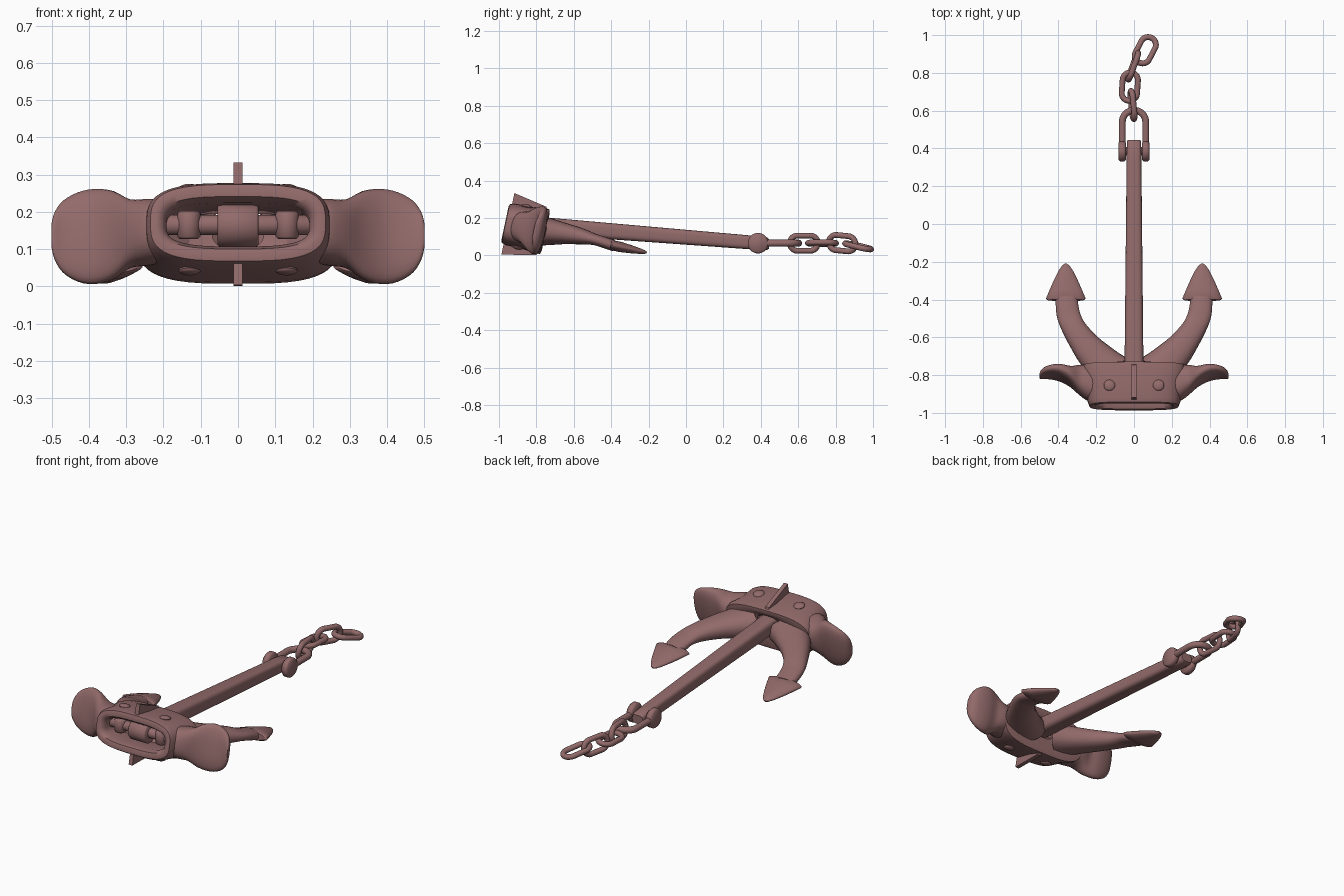
import bpy, bmesh
from math import sin, cos, pi, radians
from mathutils import Vector, Matrix

if "Cube" in bpy.data.objects:
    bpy.data.objects.remove(bpy.data.objects["Cube"], do_unlink=True)

COLOR = (0.29, 0.145, 0.145, 1)
paint = bpy.data.materials.new("rusty_red_iron")
paint.use_nodes = True
paint.diffuse_color = COLOR
bsdf = paint.node_tree.nodes["Principled BSDF"]
bsdf.inputs["Base Color"].default_value = COLOR
bsdf.inputs["Roughness"].default_value = 0.6

X, Y, Z = Vector((1, 0, 0)), Vector((0, 1, 0)), Vector((0, 0, 1))
LEVEL = Matrix.Identity(4)
# The crown, wings and arms share a frame that dips towards the back
TILT = Matrix.Translation((0, -0.96, 0.17)) @ Matrix.Rotation(radians(-12), 4, 'X')
SIDES = (("left", 1), ("right", -1))


def finish(name, bm, frame=LEVEL, angle=35):
    bm.transform(frame)
    bmesh.ops.recalc_face_normals(bm, faces=bm.faces)
    mesh = bpy.data.meshes.new(name)
    bm.to_mesh(mesh)
    bm.free()
    mesh.materials.append(paint)
    obj = bpy.data.objects.new(name, mesh)
    bpy.context.collection.objects.link(obj)
    bpy.ops.object.select_all(action='DESELECT')
    obj.select_set(True)
    bpy.context.view_layer.objects.active = obj
    bpy.ops.object.shade_smooth_by_angle(angle=radians(angle))
    return obj


def ring(center, u, v, a, b, power=2, n=24):
    """Rounded outline: power 2 is an ellipse, higher is boxier."""
    def bend(c):
        return abs(c) ** (2 / power) * (1 if c > 0 else -1)
    turns = [2 * pi * (i + 0.5) / n for i in range(n)]
    return [center + u * a * bend(cos(t)) + v * b * bend(sin(t)) for t in turns]


def loft(name, rings, closed=False, frame=LEVEL, angle=35):
    bm = bmesh.new()
    rows = [[bm.verts.new(p) for p in r] for r in rings]
    n = len(rows[0])
    pairs = list(zip(rows, rows[1:])) + ([(rows[-1], rows[0])] if closed else [])
    for r, s in pairs:
        for i in range(n):
            j = (i + 1) % n
            bm.faces.new((r[i], r[j], s[j], s[i]))
    if not closed:
        bm.faces.new(rows[0])
        bm.faces.new(rows[-1])
    return finish(name, bm, frame, angle)


def rod(name, center, axis, radius, length, frame=LEVEL, bevel=0.006):
    """Cylinder with softened rims."""
    axis, center = Vector(axis), Vector(center)
    u = axis.orthogonal().normalized()
    v = axis.cross(u)
    h = length / 2
    steps = ((-h, radius - bevel), (bevel - h, radius), (h - bevel, radius), (h, radius - bevel))
    return loft(name, [ring(center + axis * d, u, v, r, r) for d, r in steps], frame=frame, angle=50)


def spline(points, steps=5):
    """Smoothly resample rows of numbers."""
    pts = [Vector(p) for p in points]
    pts = [pts[0]] + pts + [pts[-1]]
    out = []
    for a, b, c, d in zip(pts, pts[1:], pts[2:], pts[3:]):
        for k in range(steps):
            t = k / steps
            out.append(b + (c - a) * t / 2 + (a * 2 - b * 5 + c * 4 - d) * t * t / 2
                       + (b * 3 - a - c * 3 + d) * t ** 3 / 2)
    return out + [pts[-1]]


# Hollow crown: depth, half width, half height, lift
crown = [(0.20, 0.07, 0.055, 0.025), (0.215, 0.22, 0.10, 0), (0.21, 0.27, 0.122, 0),
         (0.18, 0.275, 0.124, 0), (0.12, 0.255, 0.116, 0), (0.02, 0.245, 0.114, 0),
         (-0.004, 0.235, 0.105, 0), (-0.008, 0.222, 0.09, 0), (-0.004, 0.205, 0.072, 0),
         (0.02, 0.192, 0.06, 0), (0.16, 0.192, 0.06, 0), (0.18, 0.07, 0.055, 0.025)]
loft("crown", [ring(Vector((0, s, up)), X, Z, w, h, 3.2, 48) for s, w, h, up in crown],
     closed=True, frame=TILT, angle=50)

# Centre ribs above and below the crown
for name, k in (("top_rib", 1), ("bottom_rib", -1)):
    outline = [(0.008, 0.095), (0.008, 0.168), (0.19, 0.132), (0.21, 0.1)]
    loft(name, [[Vector((x, s, k * z)) for s, z in outline] for x in (-0.012, 0.012)], frame=TILT)

# Pivot parts inside the crown
rod("pivot_pin", (0, -0.88, 0.165), X, 0.027, 0.44)
rod("shank_eye", (0, -0.88, 0.163), X, 0.058, 0.11)

for side, k in SIDES:
    rod(side + "_pivot_post", (k * 0.132, -0.89, 0.165), Z, 0.031, 0.075)

    # Flattened rivet heads
    for level, sign in (("top", 1), ("bottom", -1)):
        bm = bmesh.new()
        bmesh.ops.create_uvsphere(bm, u_segments=20, v_segments=10, radius=0.03)
        bm.transform(Matrix.Translation((k * 0.13, 0.085, sign * 0.112)) @ Matrix.Diagonal((1, 1, 0.4, 1)))
        finish(f"{side}_{level}_rivet", bm, TILT)

    # Flared wing: x, front, back, half height
    wing = spline([(0.215, 0.02, 0.205, 0.085), (0.25, 0.03, 0.215, 0.088), (0.29, 0.06, 0.215, 0.092),
                   (0.335, 0.105, 0.205, 0.12), (0.385, 0.137, 0.212, 0.13), (0.43, 0.15, 0.21, 0.122),
                   (0.47, 0.152, 0.2, 0.098), (0.492, 0.148, 0.185, 0.065), (0.5, 0.15, 0.168, 0.035)], 3)
    loft(side + "_wing", [ring(Vector((k * x, (f + b) / 2, 0)), Y, Z, (b - f) / 2, h, 2.4, 32)
                          for x, f, b, h in wing], frame=TILT, angle=60)

    # Curved arm: x, depth, lift, half width, half thickness
    arm = spline([(0.13, 0.17, 0.0, 0.13), (0.18, 0.235, 0.005, 0.098), (0.25, 0.315, 0.012, 0.078),
                  (0.315, 0.41, 0.016, 0.064), (0.348, 0.49, 0.014, 0.062), (0.358, 0.585, 0.004, 0.058)])
    thick = [0.085 - 0.055 * min(1, 1.35 * i / len(arm)) for i in range(len(arm))]
    rings = []
    for i, (x, s, z, w) in enumerate(arm):
        ahead, behind = arm[min(i + 1, len(arm) - 1)], arm[max(i - 1, 0)]
        across = Vector((ahead[1] - behind[1], behind[0] - ahead[0], 0)).normalized()
        across.x *= k
        rings.append(ring(Vector((k * x, s, z)), across, Z, w, thick[i], 2.3))
    loft(side + "_arm", rings, frame=TILT, angle=60)

    # Barbed fluke point
    bill = [(0.568, 0.095, 0.022), (0.576, 0.106, 0.027), (0.62, 0.088, 0.028), (0.68, 0.062, 0.022),
            (0.73, 0.037, 0.015), (0.755, 0.02, 0.01), (0.766, 0.006, 0.004)]
    loft(side + "_fluke_point", [ring(Vector((k * 0.361, s, 0.004)), X, Z, w, h, 1.9)
                                 for s, w, h in bill], frame=TILT, angle=45)

    # Shackle end disc
    rod(side + "_shackle_eye", (k * 0.062, 0.385, 0.065), X, 0.055, 0.038, bevel=0.008)

# Shank
shank = [(-0.9, 0.169, 0.05, 0.046), (-0.73, 0.155, 0.05, 0.046), (0.36, 0.068, 0.039, 0.037),
         (0.432, 0.062, 0.038, 0.034), (0.445, 0.061, 0.034, 0.025)]
loft("shank", [ring(Vector((0, y, z)), X, Z, w, h, 3.5, 32) for y, z, w, h in shank], angle=40)
rod("shackle_pin", (0, 0.385, 0.065), X, 0.022, 0.15)

# Shackle bow
arc = [pi * i / 20 for i in range(21)]
path = [(0.062, 0.38, 0)] + [(0.062 * cos(t), 0.54 + 0.062 * sin(t), t) for t in arc] + [(-0.062, 0.38, pi)]
loft("shackle_bow", [ring(Vector((x, y, 0.065)), Vector((cos(t), sin(t), 0)), Z, 0.0185, 0.0185, n=14)
                     for x, y, t in path])


def link(name, center, along, side, wire=0.0155, width=0.041, straight=0.034):
    """Oval chain link."""
    center, d = Vector(center), Vector(along).normalized()
    e = Vector(side)
    e = (e - d * e.dot(d)).normalized()
    n = d.cross(e)
    rings = []
    for i in range(32):
        t = 2 * pi * (i + 0.5) / 32
        out = e * cos(t) + d * sin(t)
        shift = straight if sin(t) > 0 else -straight
        rings.append(ring(center + d * shift + out * width, out, n, wire, wire, n=12))
    loft(name, rings, closed=True)


# Chain, links alternating upright and flat
link("chain_link_1", (-0.008, 0.63, 0.065), (-0.1, 1, 0), (0.15, 0, 1))
link("chain_link_2", (-0.022, 0.727, 0.065), (0.07, 1, 0), (1, 0, 0.1))
link("chain_link_3", (-0.004, 0.835, 0.065), (0.36, 1, -0.1), (0.1, 0, 1))
link("chain_link_4", (0.06, 0.92, 0.048), (0.52, 1, -0.25), (1, -0.5, 0))
